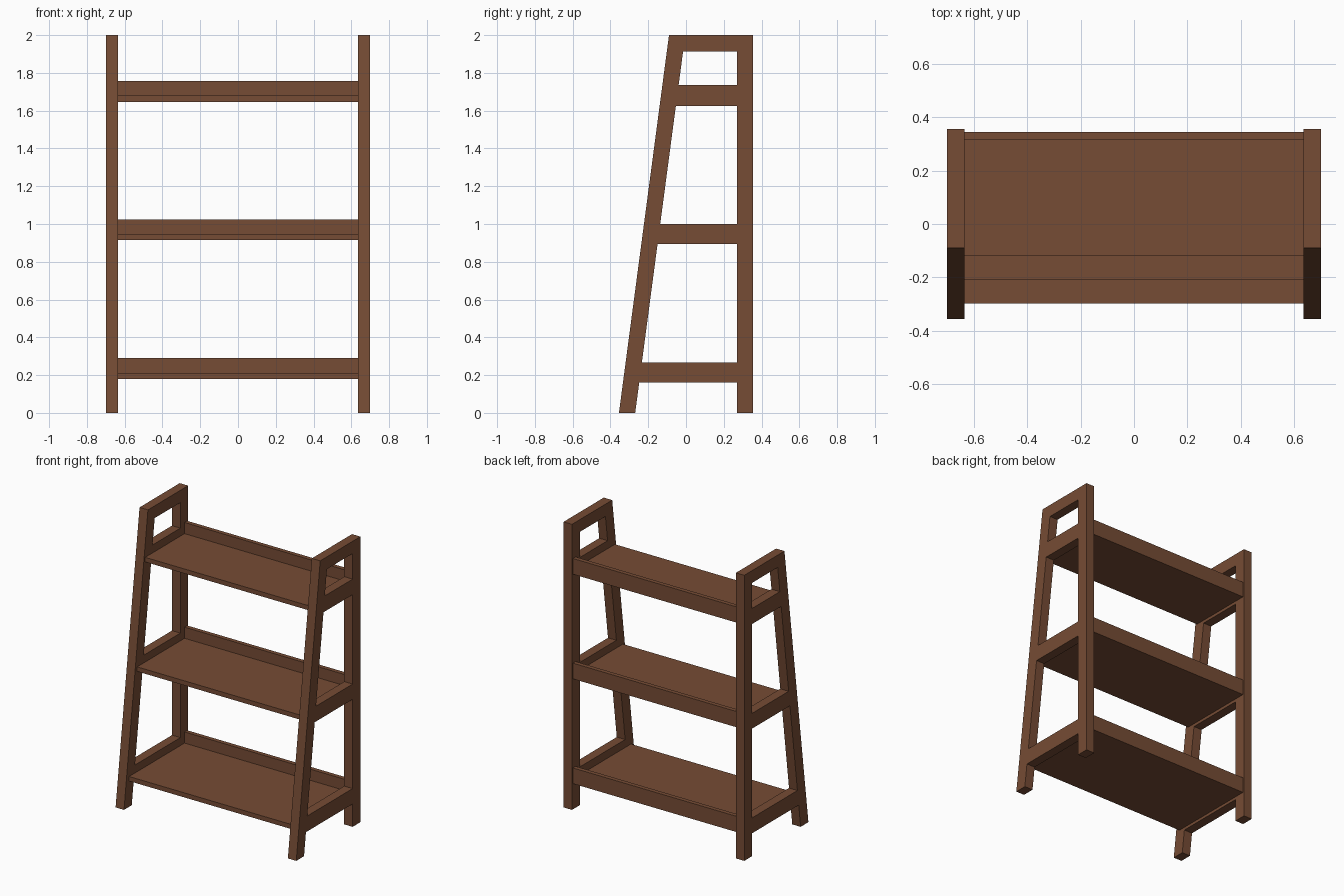
import bpy, bmesh

if "Cube" in bpy.data.objects:
    bpy.data.objects.remove(bpy.data.objects["Cube"])

wood = bpy.data.materials.new("brown wood")
wood.diffuse_color = (0.18, 0.072, 0.035, 1)
wood.use_nodes = True
wood.node_tree.nodes["Principled BSDF"].inputs["Base Color"].default_value = wood.diffuse_color


def finish(bm, name):
    bmesh.ops.recalc_face_normals(bm, faces=bm.faces)
    mesh = bpy.data.meshes.new(name)
    bm.to_mesh(mesh)
    bm.free()
    mesh.materials.append(wood)
    obj = bpy.data.objects.new(name, mesh)
    bpy.context.collection.objects.link(obj)
    return obj


def box(name, lo, hi):
    bm = bmesh.new()
    bmesh.ops.create_cube(bm, size=1)
    for v in bm.verts:
        v.co = [(a + b) / 2 + c * (b - a) for a, b, c in zip(lo, hi, v.co)]
    return finish(bm, name)


X_IN, X_OUT = 0.635, 0.70
HALF_Y, POST = 0.355, 0.086
SLOPE = 0.265 / 2          # backward lean of the front leg
LEVELS = [0, 0.16, 0.268, 0.893, 1.0, 1.626, 1.735, 1.914, 2.0]


def side_frame(name, x0, x1):
    """Leaning leg, upright post and cross rails as one solid."""
    bm = bmesh.new()
    rows = []
    for z in LEVELS:
        leg = -HALF_Y + SLOPE * z
        ys = (leg, leg + POST, HALF_Y - POST, HALF_Y)
        rows.append([bm.verts.new((x0, y, z)) for y in ys])
    for i in range(len(rows) - 1):
        a, b = rows[i], rows[i + 1]
        # every second band is a cross rail
        for c in ((0, 1, 2) if i % 2 else (0, 2)):
            bm.faces.new((a[c], a[c + 1], b[c + 1], b[c]))
    ext = bmesh.ops.extrude_face_region(bm, geom=bm.faces[:], use_keep_orig=True)
    for v in ext["geom"]:
        if isinstance(v, bmesh.types.BMVert):
            v.co.x = x1
    return finish(bm, name)


side_frame("side_frame_left", -X_OUT, -X_IN)
side_frame("side_frame_right", X_IN, X_OUT)

# Shelves, each with a raised back board
for label, z, front in (("lower", 0.18, -0.298), ("middle", 0.914, -0.209), ("upper", 1.647, -0.12)):
    box(label + "_shelf", (-X_IN, front, z), (X_IN, 0.315, z + 0.032))
    box(label + "_back_board", (-X_IN, 0.315, z), (X_IN, 0.345, z + 0.11))
